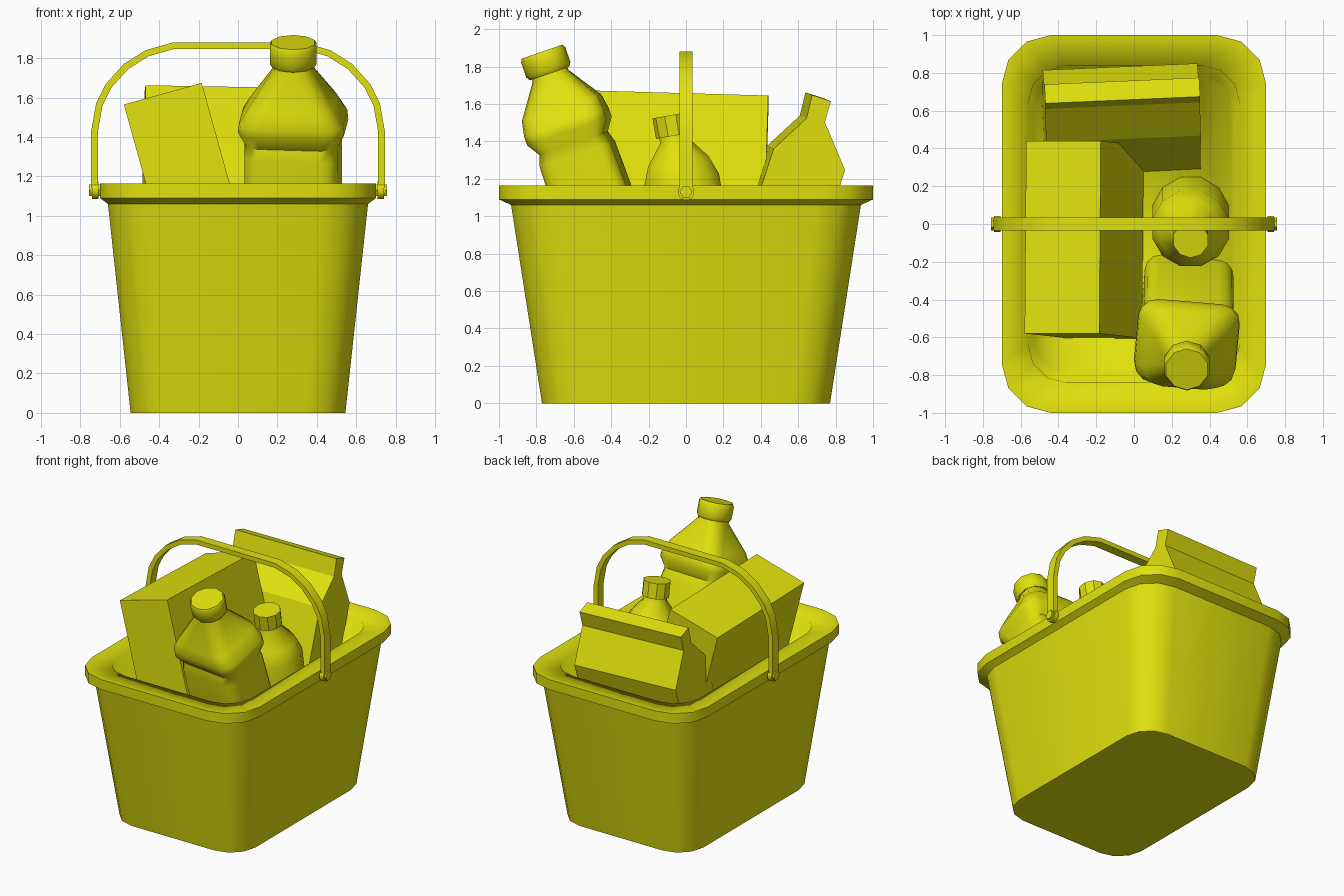
import bpy, bmesh, math
from math import radians, sin, cos, pi

if "Cube" in bpy.data.objects:
    bpy.data.objects.remove(bpy.data.objects["Cube"])

yellow = bpy.data.materials.new("plain_yellow")
yellow.diffuse_color = (0.75, 0.75, 0.004, 1)
yellow.use_nodes = True
yellow.node_tree.nodes["Principled BSDF"].inputs["Base Color"].default_value = yellow.diffuse_color


def rrect(hx, hy, r, z, n=3, yaw=0.0):
    """Rounded rectangle ring with n segments per corner."""
    pts = []
    for k, (sx, sy) in enumerate([(1, 1), (-1, 1), (-1, -1), (1, -1)]):
        for i in range(n + 1):
            a = pi / 2 * (k + i / n)
            x, y = sx * (hx - r) + r * cos(a), sy * (hy - r) + r * sin(a)
            pts.append((x * cos(yaw) - y * sin(yaw), x * sin(yaw) + y * cos(yaw), z))
    return pts


def circle(r, z, n=10):
    return [(r * cos(2 * pi * (i + .5) / n), r * sin(2 * pi * (i + .5) / n), z) for i in range(n)]


def loft(name, rings, angle=35, loc=(0, 0, 0), rot=(0, 0, 0)):
    """Closed solid skinned through matching rings."""
    bm = bmesh.new()
    vs = [[bm.verts.new(p) for p in ring] for ring in rings]
    n = len(vs[0])
    for a, b in zip(vs, vs[1:]):
        for i in range(n):
            j = (i + 1) % n
            bm.faces.new((a[i], a[j], b[j], b[i]))
    bm.faces.new(vs[0][::-1])
    bm.faces.new(vs[-1])
    bmesh.ops.recalc_face_normals(bm, faces=bm.faces[:])
    me = bpy.data.meshes.new(name)
    bm.to_mesh(me)
    bm.free()
    me.materials.append(yellow)
    ob = bpy.data.objects.new(name, me)
    bpy.context.collection.objects.link(ob)
    ob.location = loc
    ob.rotation_euler = [radians(a) for a in rot]
    bpy.ops.object.select_all(action='DESELECT')
    ob.select_set(True)
    bpy.context.view_layer.objects.active = ob
    bpy.ops.object.shade_smooth_by_angle(angle=radians(angle))
    return ob


# Basket: tapered wall, flared rim, inner wall and raised inner floor
basket = loft("basket", [rrect(*p) for p in [
    (.545, .77, .20, 0), (.66, .935, .24, 1.06), (.70, 1.0, .26, 1.09),
    (.70, 1.0, .26, 1.165), (.56, .84, .20, 1.155), (.53, .79, .18, .82)]])
me = basket.data
for e in me.edges:  # soft inner lip
    if all(abs(me.vertices[v].co.x) < .57 and abs(me.vertices[v].co.y) < .85
           and me.vertices[v].co.z > .5 for v in e.vertices):
        e.use_edge_sharp = False

# Carrying handle: flat band swept along an arch
half = [(.745, 1.11), (.745, 1.43), (.72, 1.57), (.67, 1.67), (.58, 1.77), (.47, 1.84), (.33, 1.88)]
path = half + [(-x, z) for x, z in reversed(half)]
rings = []
for i, (x, z) in enumerate(path):
    x0, z0 = path[max(i - 1, 0)]
    x1, z1 = path[min(i + 1, len(path) - 1)]
    d = math.hypot(x1 - x0, z1 - z0)
    nx, nz = -(z1 - z0) / d * .034, (x1 - x0) / d * .034
    rings.append([(x, -.035, z), (x, .035, z), (x + nx, .035, z + nz), (x + nx, -.035, z + nz)])
loft("handle", rings)

# Handle pivots: round eye and hexagonal pin on each side
for s, side in ((1, "right"), (-1, "left")):
    loft("handle_eye_" + side, [circle(.045, .708, 12), circle(.045, .742, 12)],
         loc=(0, 0, 1.13), rot=(0, 90 * s, 0))
    loft("handle_pin_" + side, [circle(.034, .68, 6), circle(.034, .757, 6)],
         loc=(0, 0, 1.13), rot=(0, 90 * s, 0))

# Large square bottle leaning to the front
big = dict(loc=(.28, -.109, -.0375), rot=(19, 0, 0))
loft("large_bottle", [rrect(hx, hy, r, z, 3, radians(-5)) for hx, hy, r, z in [
    (.235, .215, .08, .80), (.238, .20, .08, 1.45), (.238, .18, .08, 1.51), (.27, .225, .10, 1.58),
    (.265, .225, .10, 1.63), (.215, .215, .10, 1.71), (.10, .10, .08, 1.89), (.10, .10, .08, 1.94)]],
    angle=50, **big)
loft("large_bottle_cap", [circle(.112, 1.905), circle(.125, 1.925), circle(.125, 2.01),
                          circle(.115, 2.028)], **big)

# Small round bottle
small = dict(loc=(.30, .181, .032), rot=(10, 0, 0))
loft("small_bottle", [circle(r, z, 12) for r, z in [
    (.21, .75), (.21, 1.18), (.17, 1.28), (.082, 1.39), (.08, 1.44)]], angle=40, **small)
loft("small_bottle_cap", [circle(.096, 1.42), circle(.096, 1.531)], **small)

# Long carton tilted to the left
loft("carton", [[(x, y, z) for x, y in ((-.205, -.51), (.205, -.51), (.205, .51), (-.205, .51))]
                for z in (-.85, 0)], loc=(-.3775, -.07, 1.605), rot=(-1.7, -15.5, 0))

# Folded-top bag at the back
bag = [(.005, .85), (.005, 1.44), (.122, 1.65), (.112, 1.777), (.218, 1.777),
       (.222, 1.66), (.404, 1.45), (.404, .85)]
loft("folded_bag", [[(x, u, v) for u, v in bag] for x in (-.41, .41)], angle=20,
     loc=(-.06, 0, 0), rot=(-18, 1, 2.5))
